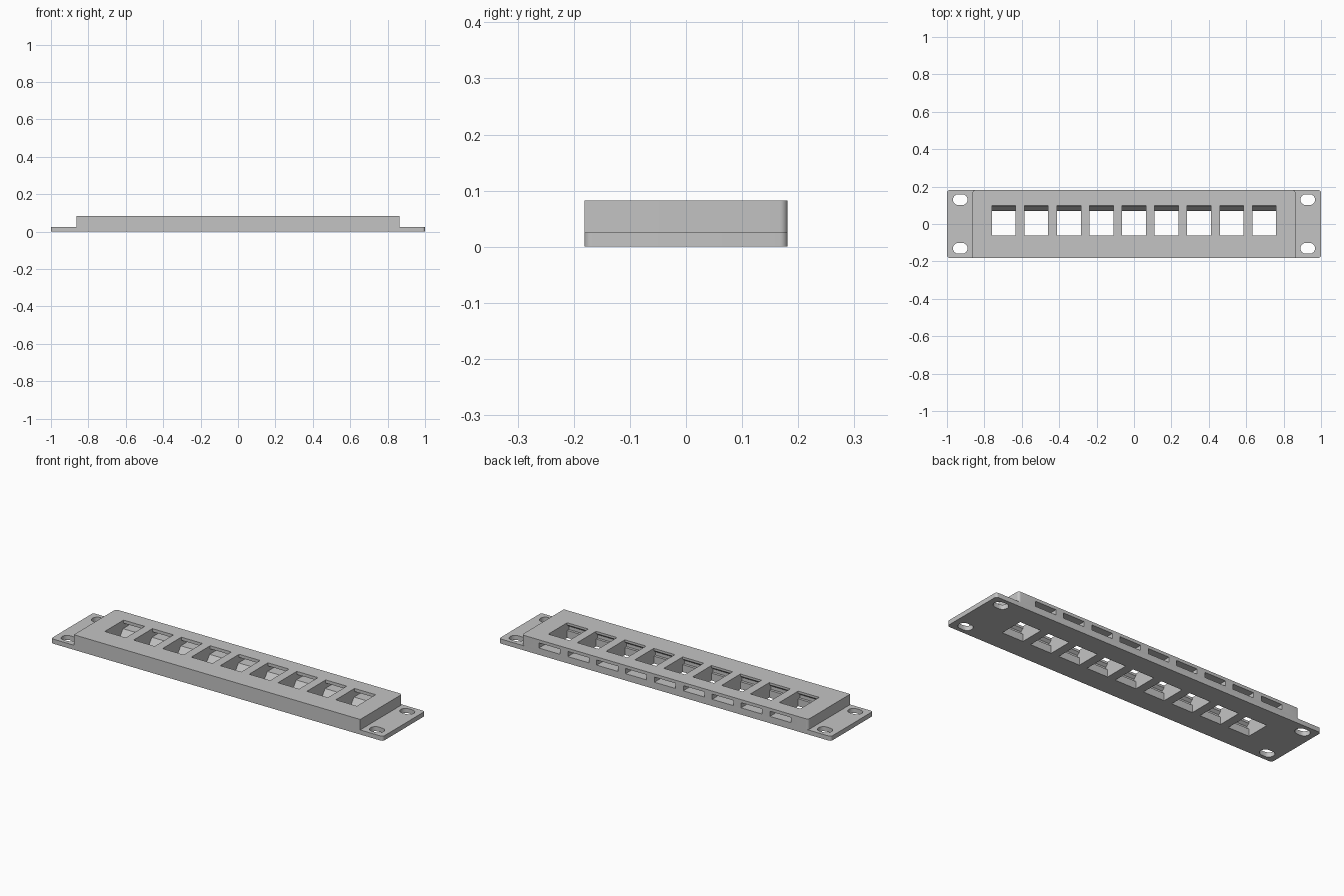
import bpy, bmesh, math
from mathutils import Vector

cube = bpy.data.objects.get("Cube")
if cube:
    bpy.data.objects.remove(cube, do_unlink=True)

HALF_Y = 0.181
PLATE_Z, BODY_Z = 0.025, 0.082
PORTS, PITCH, PORT_W = 9, 0.174, 0.127

grey = bpy.data.materials.new("light_grey_plastic")
grey.use_nodes = True
colour = (0.55, 0.55, 0.55, 1)
grey.diffuse_color = colour
grey.node_tree.nodes["Principled BSDF"].inputs["Base Color"].default_value = colour


def prism(bm, points, direction):
    """Extrude a closed outline along a direction."""
    face = bm.faces.new([bm.verts.new(p) for p in points])
    new = bmesh.ops.extrude_face_region(bm, geom=[face])["geom"]
    verts = [v for v in new if isinstance(v, bmesh.types.BMVert)]
    bmesh.ops.translate(bm, verts=verts, vec=Vector(direction))


def make_object(name, bm):
    bmesh.ops.recalc_face_normals(bm, faces=bm.faces[:])
    mesh = bpy.data.meshes.new(name)
    bm.to_mesh(mesh)
    bm.free()
    mesh.materials.append(grey)
    obj = bpy.data.objects.new(name, mesh)
    bpy.context.collection.objects.link(obj)
    return obj


def outline(cx, cy, hx, hy, r_front, r_back, z, steps=6):
    """Rounded rectangle with separate front and back corner radii."""
    pts = []
    for i, (sx, sy) in enumerate([(1, 1), (-1, 1), (-1, -1), (1, -1)]):
        r = r_back if sy > 0 else r_front
        ox, oy = cx + sx * (hx - r), cy + sy * (hy - r)
        for k in range(steps + 1 if r else 1):
            a = math.pi / 2 * (i + k / steps)
            pts.append((ox + r * math.cos(a), oy + r * math.sin(a), z))
    return pts


def boolean(target, tool, operation):
    mod = target.modifiers.new(operation.lower(), "BOOLEAN")
    mod.operation, mod.solver, mod.object = operation, "EXACT", tool
    bpy.context.view_layer.objects.active = target
    bpy.ops.object.modifier_apply(modifier=mod.name)
    bpy.data.objects.remove(tool, do_unlink=True)


# Thin mounting plate with ears, joined to the raised body
bm = bmesh.new()
prism(bm, outline(0, 0, 1, HALF_Y, 0.014, 0.014, 0), (0, 0, PLATE_Z))
panel = make_object("socket_panel", bm)

bm = bmesh.new()
prism(bm, outline(0, 0, 0.863, HALF_Y, 0, 0.014, 0), (0, 0, BODY_Z))
boolean(panel, make_object("raised_body", bm), "UNION")

# Socket openings: sloped back wall, latch window through the back, small front catch
profile = [(-0.062, -0.02), (0.07, -0.02), (0.07, 0.004), (0.095, 0.037),
           (0.22, 0.037), (0.22, 0.065), (0.1, 0.065), (0.1, 0.1),
           (-0.062, 0.1), (-0.062, 0.07), (-0.076, 0.058), (-0.076, 0.04),
           (-0.062, 0.04)]
bm = bmesh.new()
for i in range(PORTS):
    x = (i - (PORTS - 1) / 2) * PITCH - PORT_W / 2
    prism(bm, [(x, y, z) for y, z in profile], (PORT_W, 0, 0))

# Oblong screw holes in the ears
for sx in (-1, 1):
    for sy in (-1, 1):
        prism(bm, outline(sx * 0.929, sy * 0.13, 0.039, 0.029, 0.0285, 0.0285, -0.02),
              (0, 0, 0.1))
boolean(panel, make_object("opening_cutter", bm), "DIFFERENCE")

# Smooth rounded corners, keep the rest crisp
bpy.ops.object.select_all(action="DESELECT")
panel.select_set(True)
bpy.context.view_layer.objects.active = panel
bpy.ops.object.shade_smooth_by_angle(angle=math.radians(25))
